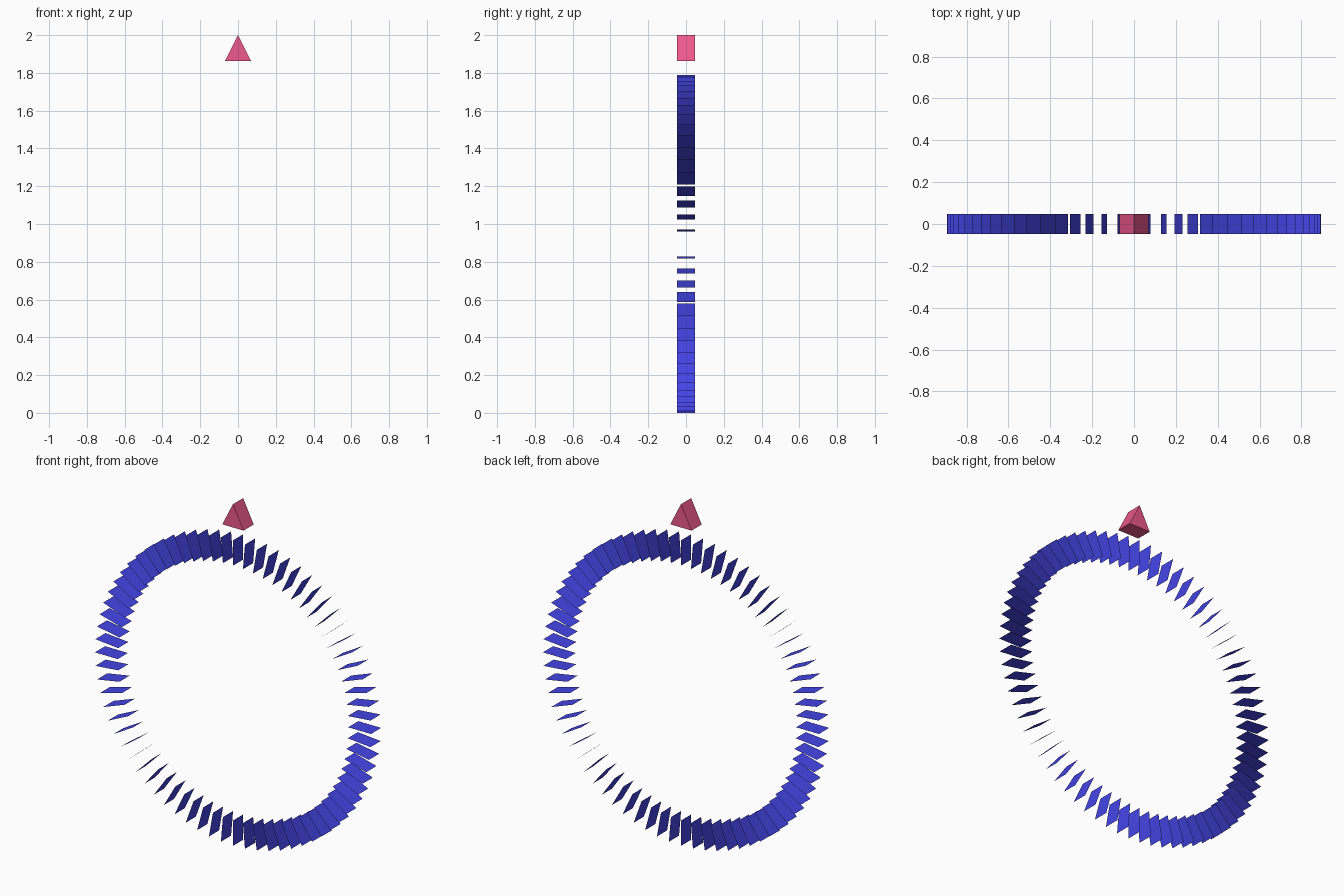
import bpy
import math

if "Cube" in bpy.data.objects:
    bpy.data.objects.remove(bpy.data.objects["Cube"])

COUNT = 72            # fins, one every 5 degrees
CENTRE_Z = 0.894
R_IN, R_OUT = 0.746, 0.894
HALF_DEPTH = 0.047


def make_object(name, verts, faces, colour):
    mesh = bpy.data.meshes.new(name)
    mesh.from_pydata(verts, [], faces)
    mesh.update()
    mat = bpy.data.materials.new(name + "_colour")
    mat.diffuse_color = colour
    mat.use_nodes = True
    mat.node_tree.nodes["Principled BSDF"].inputs["Base Color"].default_value = mat.diffuse_color
    mesh.materials.append(mat)
    obj = bpy.data.objects.new(name, mesh)
    bpy.context.collection.objects.link(obj)
    return obj


# Ring of flat radial fins, each a single sheet facing along the ring
verts, faces = [], []
for i in range(COUNT):
    a = 2 * math.pi * i / COUNT
    for r, y in ((R_IN, -HALF_DEPTH), (R_OUT, -HALF_DEPTH),
                 (R_OUT, HALF_DEPTH), (R_IN, HALF_DEPTH)):
        verts.append((r * math.cos(a), y, CENTRE_Z + r * math.sin(a)))
    faces.append(tuple(range(4 * i, 4 * i + 4)))
make_object("ring_fins", verts, faces, (0.06, 0.06, 0.8, 1))

# Triangular prism marker above the ring
profile = [(-0.069, 1.864), (0.069, 1.864), (0.0, 2.0)]
verts = [(x, y, z) for y in (-HALF_DEPTH, HALF_DEPTH) for x, z in profile]
faces = [(0, 1, 2), (5, 4, 3), (0, 3, 4, 1), (1, 4, 5, 2), (2, 5, 3, 0)]
make_object("top_marker", verts, faces, (0.86, 0.1, 0.26, 1))
